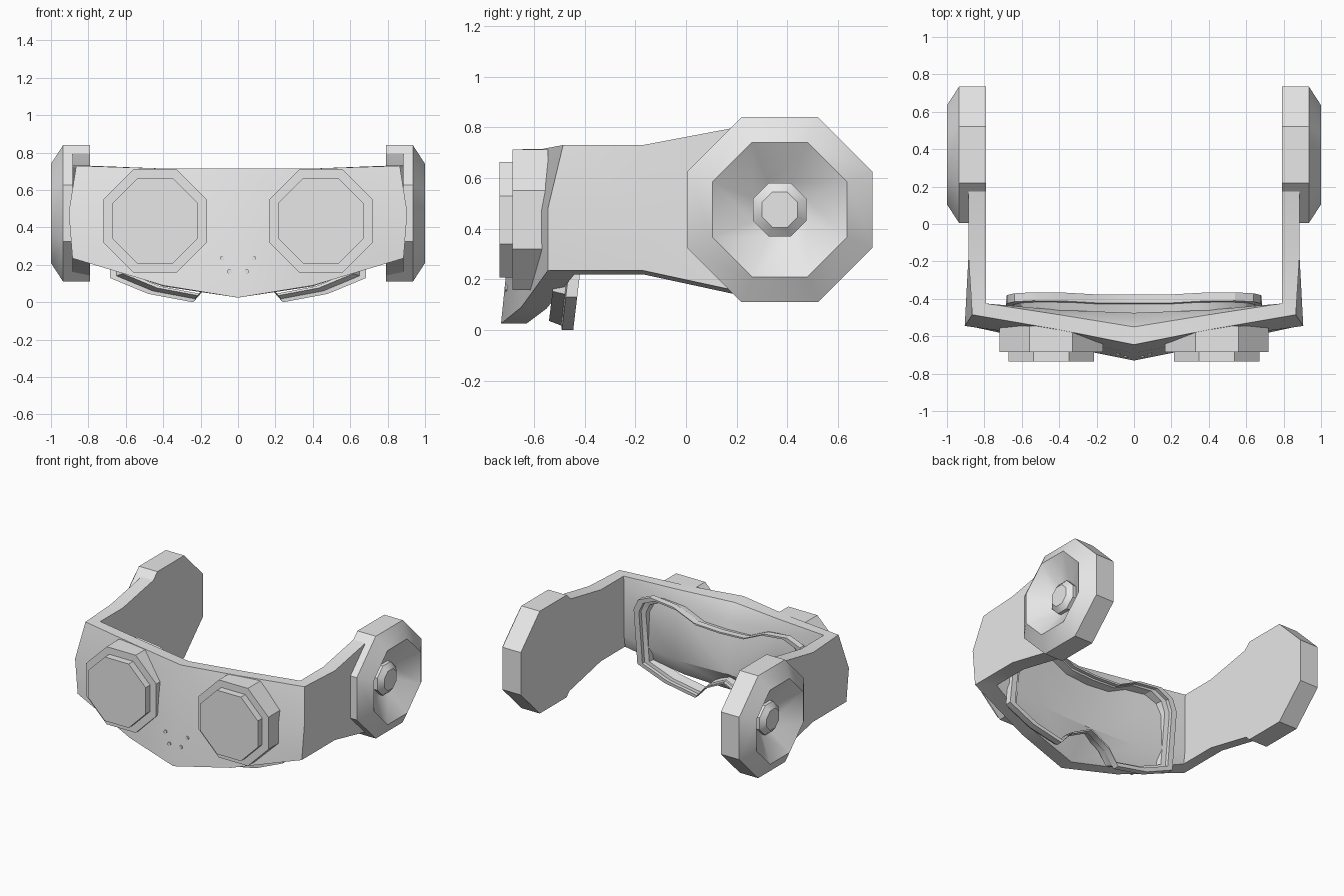
import bpy
import bmesh
import math
from mathutils import Vector

cube = bpy.data.objects.get("Cube")
if cube:
    bpy.data.objects.remove(cube, do_unlink=True)

# One plain grey for every part
grey = bpy.data.materials.new("plain_grey")
grey.use_nodes = True
grey.diffuse_color = (0.8, 0.8, 0.8, 1)
grey.node_tree.nodes["Principled BSDF"].inputs["Base Color"].default_value = (0.8, 0.8, 0.8, 1)


def loft(name, rings, closed=True, cap_start=False, cap_end=False, loop=False):
    """Skin a row of point rings, smooth the shallow edges and mirror across x."""
    bm = bmesh.new()
    rows = [[bm.verts.new(p) for p in ring] for ring in rings]
    pairs = list(zip(rows, rows[1:]))
    if loop:
        pairs.append((rows[-1], rows[0]))
    for a, b in pairs:
        count = len(a)
        for i in range(count if closed else count - 1):
            j = (i + 1) % count
            bm.faces.new((a[i], a[j], b[j], b[i]))
    if cap_start:
        bm.faces.new(rows[0])
    if cap_end:
        bm.faces.new(rows[-1])
    bmesh.ops.recalc_face_normals(bm, faces=bm.faces)
    for face in bm.faces:
        face.smooth = True
    for edge in bm.edges:
        edge.smooth = edge.calc_face_angle(0) < math.radians(30)
    mesh = bpy.data.meshes.new(name)
    bm.to_mesh(mesh)
    bm.free()
    mesh.materials.append(grey)
    obj = bpy.data.objects.new(name, mesh)
    bpy.context.collection.objects.link(obj)
    mirror = obj.modifiers.new("mirror", 'MIRROR')
    mirror.use_axis[0] = True
    mirror.merge_threshold = 0.0005
    return obj


def octagon_lathe(name, centre, axis, u, v, profile):
    """Eight-sided turned part; profile holds (half width, distance along axis)."""
    rings = []
    for half, dist in profile:
        radius = half / math.cos(math.pi / 8)
        ring = []
        for k in range(8):
            a = math.pi / 8 + k * math.pi / 4
            ring.append(centre + axis * dist + u * radius * math.cos(a) + v * radius * math.sin(a))
        rings.append(ring)
    return loft(name, rings, cap_start=True, cap_end=True)


X, Y, Z = Vector((1, 0, 0)), Vector((0, 1, 0)), Vector((0, 0, 1))


# Headband: visor front, corner, then side arms
def arm_section(y, low, high):
    inner, outer, step = 0.79, 0.885, (high - low) / 4
    return [(outer, y, high), (outer, y, (low + high) / 2), (outer, y, low),
            (inner, y, low - 0.015), (inner, y, low + step),
            (inner, y, high - step), (inner, y, high)]


visor_centre = [(0, -.645, .715), (0, -.69, .42), (0, -.73, .025),
                (0, -.63, .025), (0, -.475, .22), (0, -.475, .6), (0, -.55, .705)]
visor_middle = [(.4, -.565, .715), (.4, -.615, .45), (.4, -.65, .09),
                (.4, -.55, .085), (.4, -.46, .22), (.4, -.46, .62), (.4, -.485, .715)]
corner = [(.865, -.485, .73), (.905, -.545, .48), (.885, -.545, .235),
          (.79, -.44, .22), (.79, -.43, .3), (.79, -.43, .64), (.79, -.425, .73)]
loft("headband", [visor_centre, visor_middle, corner,
                  arm_section(-.17, .235, .73), arm_section(.2, .155, .8)], cap_end=True)

# Ear cups with dished outer face and small raised hub
octagon_lathe("ear_cups", Vector((0, .37, .475)), X, Y, Z,
              [(.365, .79), (.365, .935), (.265, 1.0), (.105, .89),
               (.105, .915), (.07, .945)])

# Stepped octagonal eye lenses
octagon_lathe("eye_lenses", Vector((.443, 0, .435)), -Y, X, Z,
              [(.277, .545), (.277, .685), (.228, .685), (.228, .735)])

# Tiny studs on the nose
for label, x, z, front in (("upper", .085, .235, .7), ("lower", .045, .165, .715)):
    octagon_lathe(label + "_nose_studs", Vector((x, 0, z)), -Y, X, Z,
                  [(.012, .64), (.012, front)])

# Face gasket: stepped frame with a notch for the nose, leaning forward at the foot
outline = [(0, .56), (.2, .57), (.36, .645), (.54, .665), (.64, .62), (.68, .54),
           (.685, .13), (.48, .045), (.24, 0), (.16, .09), (0, .17)]
steps = [(.9, -.1), (.95, -.05), (1, -.045), (1, 0), (.94, 0), (.94, -.025),
         (.89, -.03), (.87, -.1)]
mid = .36
rings = []
for scale, depth in steps:
    ring = []
    for x, z in outline:
        height = mid + (z - mid) * scale
        ring.append((x * scale, -.445 + .12 * height + depth, height))
    rings.append(ring)
loft("face_gasket", rings, closed=False, loop=True)
